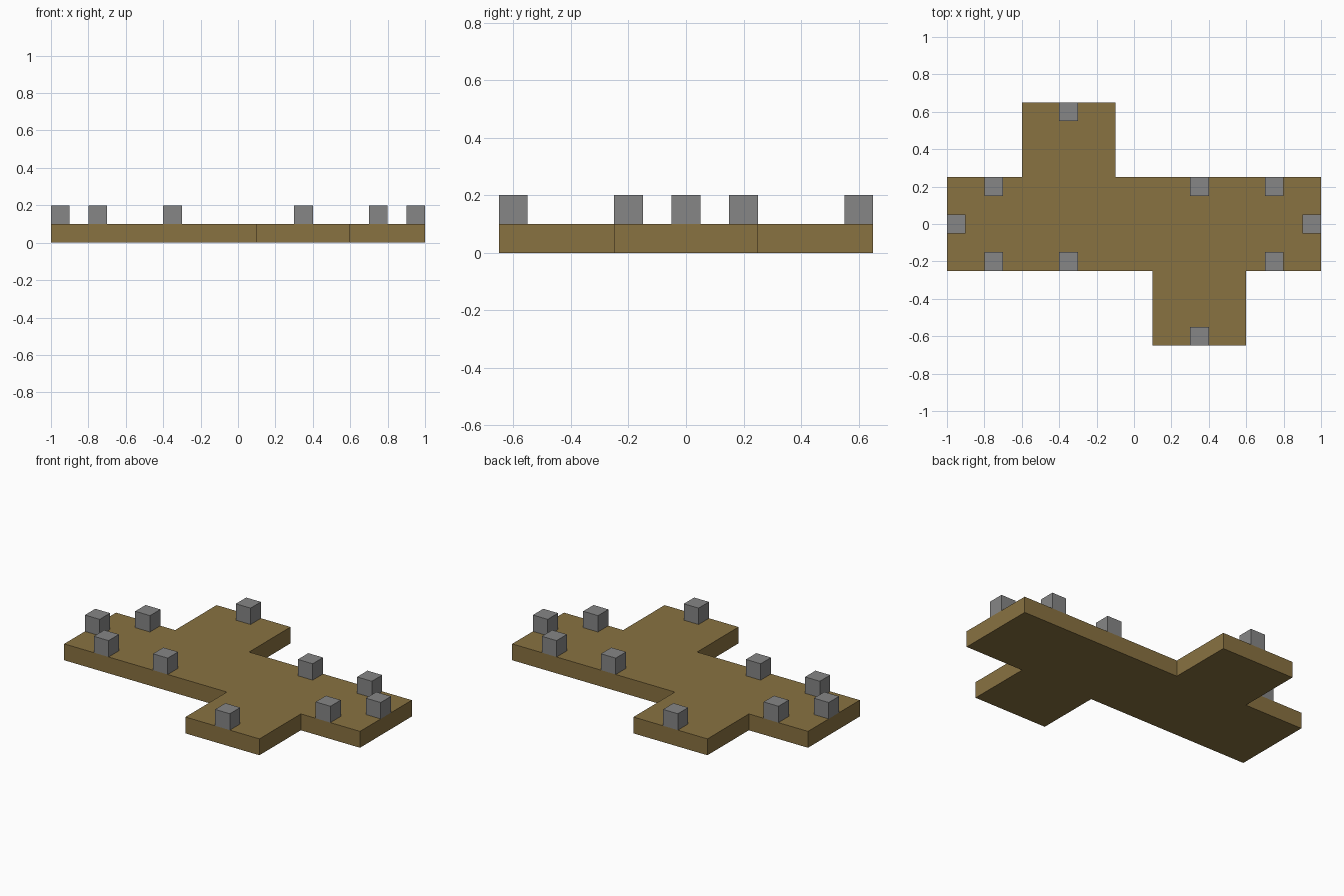
import bpy
import bmesh

cube = bpy.data.objects.get("Cube")
if cube:
    bpy.data.objects.remove(cube, do_unlink=True)

THICK = 0.1
PEG = 0.1


def make_material(name, rgb):
    mat = bpy.data.materials.new(name)
    mat.use_nodes = True
    color = (*rgb, 1)
    mat.diffuse_color = color
    mat.node_tree.nodes["Principled BSDF"].inputs["Base Color"].default_value = color
    return mat


def add_object(name, bm, mat):
    mesh = bpy.data.meshes.new(name)
    bmesh.ops.recalc_face_normals(bm, faces=bm.faces)
    bm.to_mesh(mesh)
    bm.free()
    mesh.materials.append(mat)
    obj = bpy.data.objects.new(name, mesh)
    bpy.context.collection.objects.link(obj)
    return obj


def with_half_turn(points):
    # Both halves match under a half turn about z
    return points + [(-x, -y) for x, y in points]


wood = make_material("brown_wood", (0.25, 0.168, 0.053))
grey = make_material("grey_stone", (0.24, 0.24, 0.24))

# Slab: offset cross outline, extruded upward
half_outline = [(-1, -0.25), (0.1, -0.25), (0.1, -0.65),
                (0.6, -0.65), (0.6, -0.25), (1, -0.25)]
bm = bmesh.new()
base = bm.faces.new([bm.verts.new((x, y, 0)) for x, y in with_half_turn(half_outline)])
top = bmesh.ops.extrude_face_region(bm, geom=[base], use_keep_orig=True)["geom"]
bmesh.ops.translate(bm, vec=(0, 0, THICK),
                    verts=[v for v in top if isinstance(v, bmesh.types.BMVert)])
add_object("platform", bm, wood)

# Square posts along the rim
half_posts = [(0.95, 0), (0.75, 0.2), (0.75, -0.2), (0.35, 0.2), (0.35, -0.6)]
for i, (x, y) in enumerate(with_half_turn(half_posts), 1):
    bm = bmesh.new()
    bmesh.ops.create_cube(bm, size=PEG)
    post = add_object(f"post_{i}", bm, grey)
    post.location = (x, y, THICK + PEG / 2)
